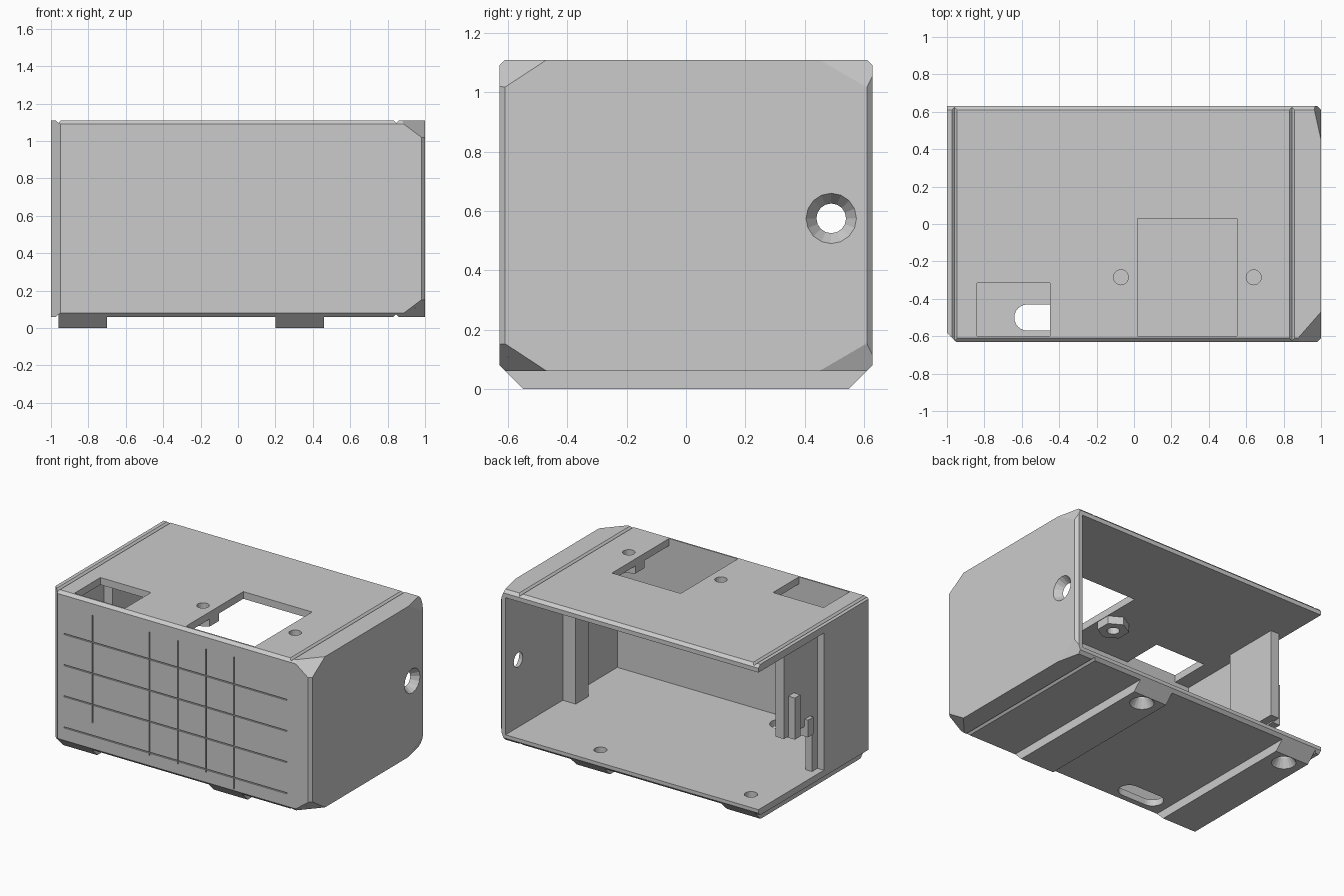
import bpy, bmesh, math
from mathutils import Vector, Matrix

cube = bpy.data.objects.get("Cube")
if cube:
    bpy.data.objects.remove(cube, do_unlink=True)

grey = bpy.data.materials.new("plain grey")
grey.use_nodes = True
grey.diffuse_color = (0.6, 0.6, 0.6, 1)
bsdf = grey.node_tree.nodes["Principled BSDF"]
bsdf.inputs["Base Color"].default_value = (0.6, 0.6, 0.6, 1)
bsdf.inputs["Roughness"].default_value = 0.7


def finish(name, bm):
    bmesh.ops.recalc_face_normals(bm, faces=bm.faces)
    mesh = bpy.data.meshes.new(name)
    bm.to_mesh(mesh)
    bm.free()
    mesh.materials.append(grey)
    obj = bpy.data.objects.new(name, mesh)
    bpy.context.collection.objects.link(obj)
    return obj


def box_bm(x, y, z):
    bm = bmesh.new()
    size = Vector((x[1] - x[0], y[1] - y[0], z[1] - z[0]))
    mid = Vector((sum(x), sum(y), sum(z))) / 2
    bmesh.ops.create_cube(bm, size=1, matrix=Matrix.Translation(mid) @ Matrix.Diagonal((*size, 1)))
    return bm


def box(name, x, y, z):
    return finish(name, box_bm(x, y, z))


def cone(name, centre, r1, r2, depth, axis="Z", sides=20, turn=0):
    bm = bmesh.new()
    spin = Matrix.Rotation(math.pi / 2, 4, "Y") if axis == "X" else Matrix.Rotation(turn, 4, "Z")
    bmesh.ops.create_cone(bm, cap_ends=True, segments=sides, radius1=r1, radius2=r2,
                          depth=depth, matrix=Matrix.Translation(centre) @ spin)
    return finish(name, bm)


def prism(name, profile, x):
    # profile in y and z, swept along x
    bm = bmesh.new()
    face = bm.faces.new([bm.verts.new((x[0], y, z)) for y, z in profile])
    new = bmesh.ops.extrude_face_region(bm, geom=[face])["geom"]
    bmesh.ops.translate(bm, vec=(x[1] - x[0], 0, 0),
                        verts=[v for v in new if isinstance(v, bmesh.types.BMVert)])
    return finish(name, bm)


def slice_off(bm, point, normal):
    cut = bmesh.ops.bisect_plane(bm, geom=bm.verts[:] + bm.edges[:] + bm.faces[:],
                                 plane_co=point, plane_no=normal, clear_outer=True)
    edges = [e for e in cut["geom_cut"] if isinstance(e, bmesh.types.BMEdge)]
    if edges:
        bmesh.ops.contextual_create(bm, geom=edges)


def cut(obj, cutter, operation="DIFFERENCE"):
    mod = obj.modifiers.new("cut", "BOOLEAN")
    mod.operation = operation
    mod.solver = "EXACT"
    mod.object = cutter
    bpy.context.view_layer.objects.active = obj
    bpy.context.view_layer.update()
    bpy.ops.object.modifier_apply(modifier=mod.name)
    bpy.data.objects.remove(cutter, do_unlink=True)


W, D, LOW, TOP = 1.0, 0.63, 0.06, 1.11
ROOF, FLOOR, FRONT = 1.06, 0.105, -0.6
BEVEL = 0.02

# Outer block with chamfered edges
bm = box_bm((-W, W), (-D, D), (LOW, TOP))
for sy in (-1, 1):
    for z, sz in ((TOP, 1), (LOW, -1)):
        slice_off(bm, (0, sy * (D - BEVEL), z), (0, sy, sz))
    slice_off(bm, (W - BEVEL, sy * D, 0), (1, sy, 0))
slice_off(bm, (-W, -D + 0.05, 0), (-1, -1, 0))

# Cut corners of the right end
for sy, run_x, run_y in ((-1, 0.14, 0.16), (1, 0.04, 0.18)):
    for z, sz in ((TOP, 1), (LOW, -1)):
        slice_off(bm, (W - run_x, sy * D, z), (1 / run_x, sy / run_y, sz / 0.105))
shell = finish("case_shell", bm)

# Hollow inside, open at the back and at the rear of the left end
cut(shell, box("cavity", (-0.95, 0.95), (FRONT, 1), (FLOOR, ROOF)))
cut(shell, box("side_gap", (-1.2, -0.9), (-0.09, 1), (FLOOR, ROOF)))

# Roof windows
cut(shell, box("large_window", (0.02, 0.55), (FRONT, 0.03), (1, 1.2)))
cut(shell, box("small_window", (-0.84, -0.45), (FRONT, -0.315), (1, 1.2)))

# Grooves across the roof and underside
for x in (-0.96, 0.845):
    for z in (TOP, LOW):
        bm = box_bm((-0.01, 0.01), (-1, 1), (-0.01, 0.01))
        bm.transform(Matrix.Translation((x, 0, z)) @ Matrix.Rotation(math.pi / 4, 4, "Y"))
        cut(shell, finish("groove", bm))

# Fine scored grid on the front
score = (-D - 0.1, -D + 0.008)
for x, bottom in ((-0.68, 0.26), (-0.24, 0.15), (-0.02, 0.15), (0.195, 0.15), (0.41, 0.08 + 0.01)):
    cut(shell, box("score", (x - 0.004, x + 0.004), score, (bottom, 1.01)))
for row in range(4):
    z = 0.17 + row * 0.217
    cut(shell, box("score", (-0.9, 0.82), score, (z - 0.004, z + 0.004)))

# Countersunk hole in the right end
cut(shell, cone("bore", (0.98, 0.49, 0.575), 0.05, 0.05, 0.3, "X", 16))
cut(shell, cone("sink", (0.98, 0.49, 0.575), 0.05, 0.092, 0.06, "X", 16))

# Slot in the floor with round ends
slot = box("slot", (-0.57, -0.38), (-0.57, -0.43), (0, 0.2))
for x in (-0.57, -0.38):
    cut(slot, cone("slot_end", (x, -0.5, 0.1), 0.07, 0.07, 0.2, sides=24), "UNION")
cut(shell, slot)

# Feet with sloped ends, each screwed through the floor at the back
for side, x in (("right", 0.33), ("left", -0.83)):
    foot = prism(side + "_foot", [(-0.55, 0), (0.55, 0), (0.625, 0.075), (-0.625, 0.075)],
                 (x - 0.13, x + 0.13))
    for part in (foot, shell):
        cut(part, cone("screw_bore", (x, 0.47, 0.1), 0.042, 0.042, 0.3))
        cut(part, cone("screw_sink", (x, 0.47, 0.02), 0.09, 0.04, 0.08))

# Screw holes beside the large window, with hexagonal bosses below
for side, x in (("left", -0.07), ("right", 0.64)):
    boss = cone(side + "_boss", (x, -0.285, 1.035), 0.1, 0.1, 0.06, sides=6, turn=0)
    for part in (boss, shell):
        cut(part, cone("boss_bore", (x, -0.285, 1.05), 0.04, 0.04, 0.4))

# Upright rib inside the right end
box("inner_rib", (0.85, 0.955), (-0.14, 0.0), (FLOOR - 0.005, ROOF + 0.005))

# Recessed panel in the left end, with its leg, ledge and outer bar
panel = box("side_panel", (-0.95, -0.885), (-0.12, 0.28), (0.45, ROOF + 0.005))
cut(panel, box("panel_leg", (-0.95, -0.9), (-0.12, -0.03), (FLOOR - 0.005, 0.6)), "UNION")
box("panel_ledge", (-0.975, -0.91), (-0.01, 0.05), (0.38, 0.5))
box("panel_bar", (-1.0, -0.94), (0.17, 0.23), (0.44, 0.73))
